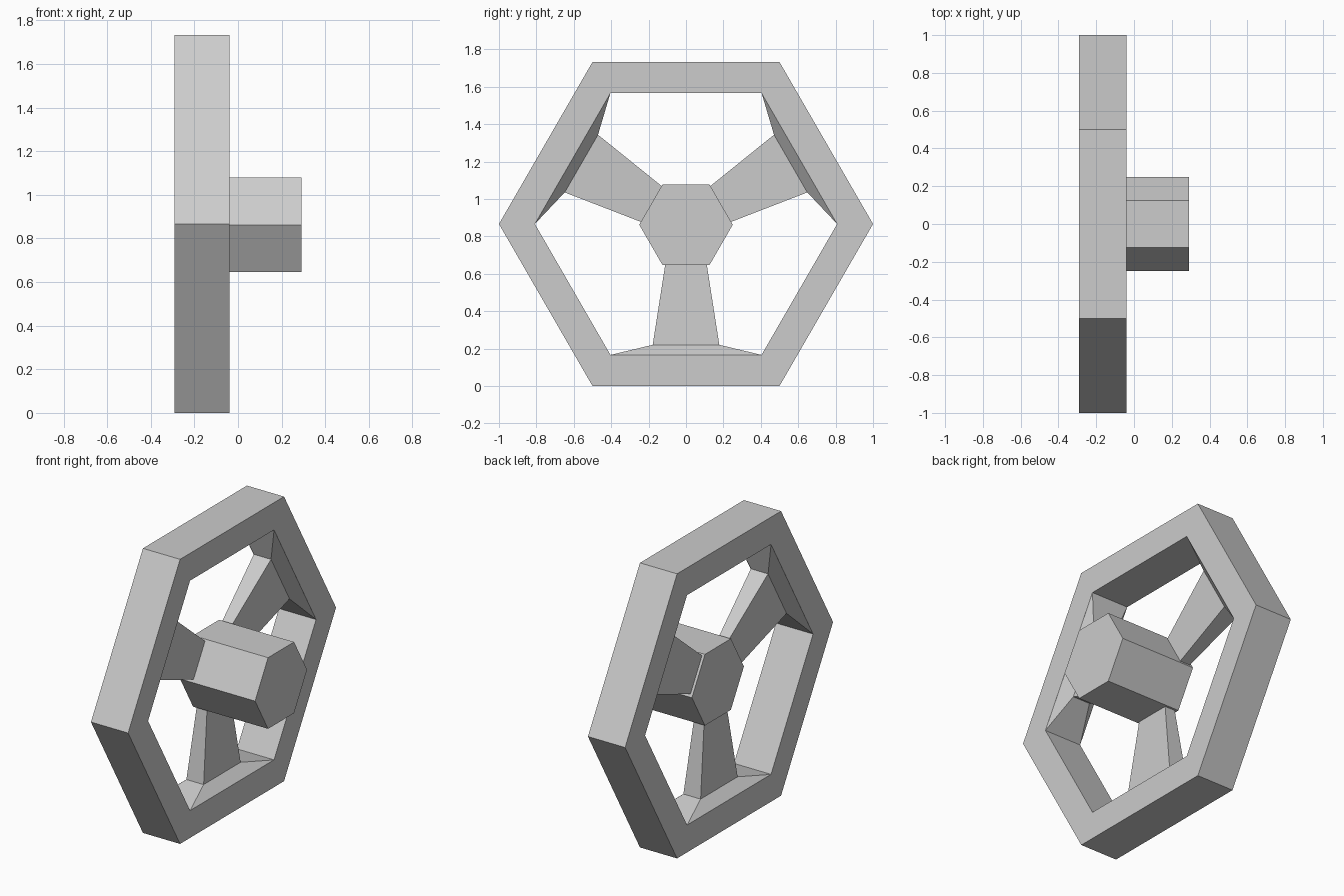
import bpy, bmesh
from math import sin, cos, pi, radians
from mathutils import Matrix, Vector

cube = bpy.data.objects.get("Cube")
if cube:
    bpy.data.objects.remove(cube)

grey = bpy.data.materials.new("light grey")
grey.use_nodes = True
colour = (0.604, 0.604, 0.604, 1)
grey.diffuse_color = colour
grey.node_tree.nodes["Principled BSDF"].inputs["Base Color"].default_value = colour

WHEEL_Z = 0.866      # height of the wheel axis
RIM_X = -0.165       # middle of the rim's thickness


def loft(name, sections, closed=False):
    """Skin a row of matching cross-sections, capping or joining the ends."""
    bm = bmesh.new()
    rows = [[bm.verts.new(p) for p in s] for s in sections]
    pairs = list(zip(rows, rows[1:]))
    if closed:
        pairs.append((rows[-1], rows[0]))
    else:
        bm.faces.new(rows[0])
        bm.faces.new(rows[-1])
    for a, b in pairs:
        for i in range(len(a)):
            j = (i + 1) % len(a)
            bm.faces.new((a[i], a[j], b[j], b[i]))
    bmesh.ops.recalc_face_normals(bm, faces=bm.faces)
    mesh = bpy.data.meshes.new(name)
    bm.to_mesh(mesh)
    bm.free()
    mesh.materials.append(grey)
    obj = bpy.data.objects.new(name, mesh)
    bpy.context.collection.objects.link(obj)
    return obj


def hexagon(x, radius, z):
    return [Vector((x, radius * cos(i * pi / 3), z + radius * sin(i * pi / 3)))
            for i in range(6)]


def rectangle(distance, half_y, half_x):
    """Spoke section at a distance below the wheel axis."""
    return [Vector((sx * half_x, sy * half_y, -distance))
            for sx, sy in ((-1, -1), (1, -1), (1, 1), (-1, 1))]


# Six-sided rim
back, front = RIM_X - 0.125, RIM_X + 0.125
loft("rim", [hexagon(back, 1, WHEEL_Z), hexagon(front, 1, WHEEL_Z),
             hexagon(front, 0.808, WHEEL_Z), hexagon(back, 0.808, WHEEL_Z)], closed=True)

# Hub, standing out from one side of the rim
loft("hub", [hexagon(-0.215, 0.25, 0.862), hexagon(0.29, 0.25, 0.862)])

# Three tapered spokes with flared feet on the rim
for name, angle in (("lower_spoke", 0), ("front_spoke", -120), ("rear_spoke", 120)):
    spoke = loft(name, [rectangle(0.7, 0.404, 0.125), rectangle(0.646, 0.178, 0.058),
                        rectangle(0.21, 0.11, 0.034)])
    spoke.data.transform(Matrix.Translation((RIM_X, 0, WHEEL_Z))
                         @ Matrix.Rotation(radians(angle), 4, "X"))
